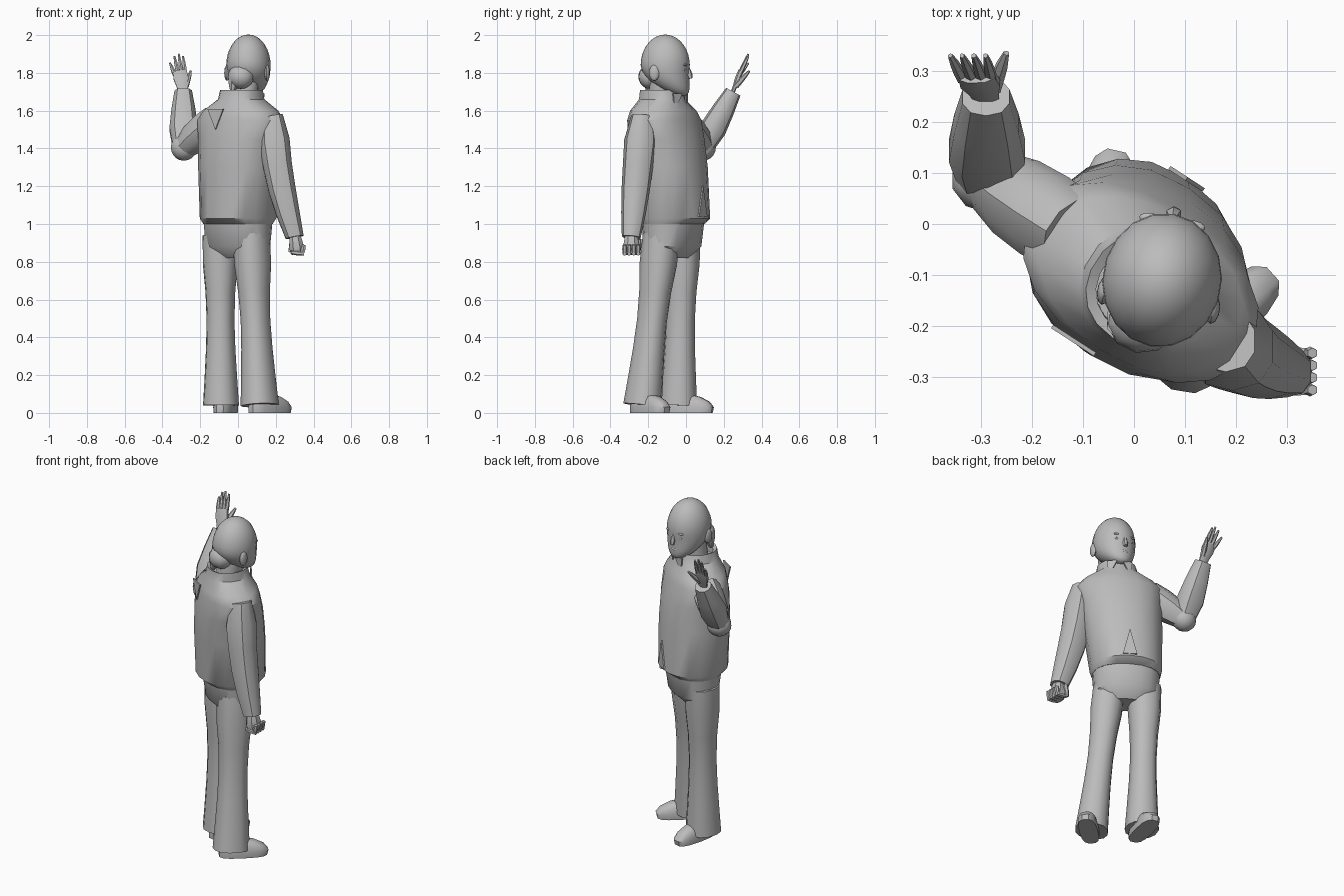
import bpy, bmesh, math
from mathutils import Vector, Matrix

cube = bpy.data.objects.get("Cube")
if cube:
    bpy.data.objects.remove(cube, do_unlink=True)

grey = bpy.data.materials.new("plain_grey")
grey.use_nodes = True
colour = (0.5, 0.5, 0.5, 1)
grey.diffuse_color = colour
grey.node_tree.nodes["Principled BSDF"].inputs["Base Color"].default_value = colour

# The body is turned away from the front, and the head a little less so
BODY_TURN = -33
HEAD_FRAME = Matrix.Translation((.055, -.11, 1.84)) @ Matrix.Rotation(math.radians(-10), 4, 'Z')
UPRIGHT = Matrix.Identity(4)


def axes(degrees):
    """Sideways and forward directions of a part turned about the vertical."""
    angle = math.radians(degrees)
    side = Vector((math.cos(angle), math.sin(angle), 0))
    return side, Vector((-side.y, side.x, 0))


def finish(name, bm):
    bmesh.ops.recalc_face_normals(bm, faces=bm.faces)
    mesh = bpy.data.meshes.new(name)
    bm.to_mesh(mesh)
    bm.free()
    mesh.materials.append(grey)
    part = bpy.data.objects.new(name, mesh)
    bpy.context.collection.objects.link(part)
    bpy.ops.object.select_all(action='DESELECT')
    part.select_set(True)
    bpy.context.view_layer.objects.active = part
    bpy.ops.object.shade_smooth_by_angle(angle=math.radians(38))


def skin(name, rings):
    """Join rings of points into a closed surface."""
    bm = bmesh.new()
    loops = [[bm.verts.new(point) for point in ring] for ring in rings]
    count = len(loops[0])
    for low, high in zip(loops, loops[1:]):
        for i in range(count):
            j = (i + 1) % count
            bm.faces.new((low[i], low[j], high[j], high[i]))
    bm.faces.new(loops[0])
    bm.faces.new(loops[-1])
    finish(name, bm)


def rounded_ring(centre, side, forward, width, depth, count, power):
    def rounded(value):
        return math.copysign(abs(value) ** (2 / power), value)

    turns = [math.tau * (i + .5) / count for i in range(count)]
    return [centre + side * width * rounded(math.cos(turn)) + forward * depth * rounded(math.sin(turn))
            for turn in turns]


def limb(name, start, end, widths, side=(1, 0, 0), depth=1, bow=0, count=10):
    """Limb from start to end with evenly spaced half widths, bowed sideways."""
    start, end, side = Vector(start), Vector(end), Vector(side)
    direction = (end - start).normalized()
    forward = direction.cross(side).normalized()
    across = forward.cross(direction)
    rings = []
    for i, width in enumerate(widths):
        along = i / (len(widths) - 1)
        centre = start.lerp(end, along) + across * bow * math.sin(math.pi * along)
        rings.append(rounded_ring(centre, across, forward, width, width * depth, count, 2.3))
    skin(name, rings)


def body_centre(height):
    """The trunk leans back as it rises above the waist."""
    rise = max(height - 1.1, 0)
    return Vector((.03 * rise, -.07 - .1 * rise, height))


def trunk(name, sections):
    """Trunk part from sections of height, half width and half depth."""
    skin(name, [rounded_ring(body_centre(height), *axes(BODY_TURN), width, depth, 18, 2.2)
                for height, width, depth in sections])


def shoe(name, x, y, degrees):
    """Shoe with a level sole and an upper that slopes back to the ankle."""
    side, forward = axes(degrees)
    rings = []
    for height, size in ((0, .97), (.03, 1), (.06, .9), (.085, .7), (.1, .4)):
        centre = Vector((x, y, height)) - side * (1 - size) * .1
        rings.append(rounded_ring(centre, side, forward, .14 * size, .054 * size, 14, 2.8))
    skin(name, rings)


def ball(name, frame, centre, size, jaw=0, segments=10):
    """Ellipsoid whose lower half can be pushed forward into a jaw."""
    bm = bmesh.new()
    bmesh.ops.create_uvsphere(bm, u_segments=segments, v_segments=segments, radius=1)
    for vert in bm.verts:
        drop = max(-vert.co.z, 0)
        vert.co.y = vert.co.y * (1 - jaw * drop / 5) + jaw * drop * drop
    bm.transform(frame @ Matrix.Translation(centre) @ Matrix.Diagonal((*size, 1)))
    finish(name, bm)


def plate(name, centre, degrees, outline):
    """Thin upright panel from an outline of width and height."""
    side, forward = axes(degrees)
    back = [centre + side * width + Vector((0, 0, height)) for width, height in outline]
    skin(name, [back, [point + forward * .008 for point in back]])


# Jacket with hem, hollow standing collar and pleats
trunk("jacket", ((1, .19, .15), (1.03, .2, .19), (1.3, .22, .19), (1.45, .23, .18), (1.55, .25, .16),
                 (1.6, .21, .15), (1.66, .12, .12), (1.71, .11, .11), (1.7, .09, .09), (1.66, .09, .09)))
body_side, body_forward = axes(BODY_TURN)
plate("front_notch", body_centre(1.1) + body_forward * .185, BODY_TURN,
      ((-.04, -.06), (.04, -.06), (0, .1)))
plate("back_pleat", body_centre(1.56) - body_forward * .17 - body_side * .05, BODY_TURN,
      ((-.05, .05), (.05, .05), (0, -.06)))
for sign in (-1, 1):
    plate("lapel", body_centre(1.66) + body_forward * .12 + body_side * sign * .04,
          BODY_TURN - 20 * sign, ((-.03, .03), (.03, .03), (.02 * sign, -.06)))

# Trousers and shoes
trunk("trouser_seat", ((.82, .12, .07), (.88, .18, .13), (1.02, .19, .15)))
trouser_widths = (.093, .084, .076, .072, .077, .09, .09)
limb("right_trouser_leg", (.115, -.23, .04), (.07, -.13, .94), trouser_widths,
     side=axes(-40)[0], depth=1.1, count=12)
limb("left_trouser_leg", (-.09, -.04, .04), (-.095, -.02, .94), trouser_widths,
     side=axes(-20)[0], depth=1.05, count=12)
shoe("right_shoe", .17, -.19, 42)
shoe("left_shoe", -.065, .01, 77)

# Lowered right arm with a loose fist
limb("right_sleeve", (.18, -.23, 1.57), (.3, -.29, .93), (.06, .085, .08, .075, .065, .05), bow=-.02)
limb("right_fist", (.3, -.29, .95), (.315, -.29, .84), (.03, .036, .042, .034), depth=1.1, count=8)
for i in range(4):
    y = -.325 + i * .024
    limb("right_finger", (.35, y, .89), (.34, y, .84), (.01, .013, .009), count=6)
    limb("right_fingertip", (.35, y, .842), (.28, y, .85), (.01, .013, .009), side=(0, 1, 0), count=6)
limb("right_thumb", (.29, -.25, .92), (.275, -.25, .85), (.015, .015, .009), count=6)

# Raised left arm
elbow = Vector((-.287, .09, 1.405))
limb("left_upper_sleeve", (-.12, -.02, 1.55), elbow, (.08, .085, .08, .06), side=(.55, -.84, 0))
ball("left_elbow", UPRIGHT, elbow, (.072, .068, .07))
limb("left_forearm_sleeve", elbow, (-.29, .25, 1.7), (.06, .078, .066, .048), depth=.9)

# Open left hand with spread fingers
limb("left_palm", (-.288, .245, 1.69), (-.308, .29, 1.81), (.026, .032, .042, .038), depth=.4, count=8)
for i in range(4):
    root = (-.335 + i * .019, .283, 1.79)
    tip = (-.36 + i * .023, .33, 1.9 - .012 * (i - 2) ** 2)
    limb("left_finger", root, tip, (.011, .011, .009, .005), count=6)
limb("left_thumb", (-.275, .265, 1.73), (-.25, .335, 1.81), (.015, .014, .012, .006), count=6)

# Neck, head and the hair at the nape
limb("neck", (.025, -.135, 1.62), (.045, -.12, 1.79), (.07, .07, .07), count=12)
ball("head", HEAD_FRAME, (0, 0, 0), (.117, .132, .163), jaw=.7, segments=18)
ball("nape_hair", HEAD_FRAME, (-.025, -.085, -.06), (.07, .064, .065))
limb("hair_tail", (-.015, -.19, 1.79), (-.03, -.2, 1.7), (.04, .03, .012), count=8)

# Face, mirrored about the middle of the head
limb("nose", HEAD_FRAME @ Vector((0, .12, 0)), HEAD_FRAME @ Vector((0, .135, -.07)),
     (.007, .01, .016, .012), count=6)
ball("lips", HEAD_FRAME, (0, .118, -.1), (.026, .014, .01))
ball("chin", HEAD_FRAME, (0, .1, -.14), (.028, .022, .02))
for sign, hand in ((-1, "left"), (1, "right")):
    ball(hand + "_ear", HEAD_FRAME, (sign * .108, -.04, -.04), (.014, .028, .042))
    ball(hand + "_eye", HEAD_FRAME, (sign * .04, .113, -.025), (.016, .009, .008))
    ball(hand + "_brow", HEAD_FRAME, (sign * .042, .115, .002), (.024, .011, .007))
